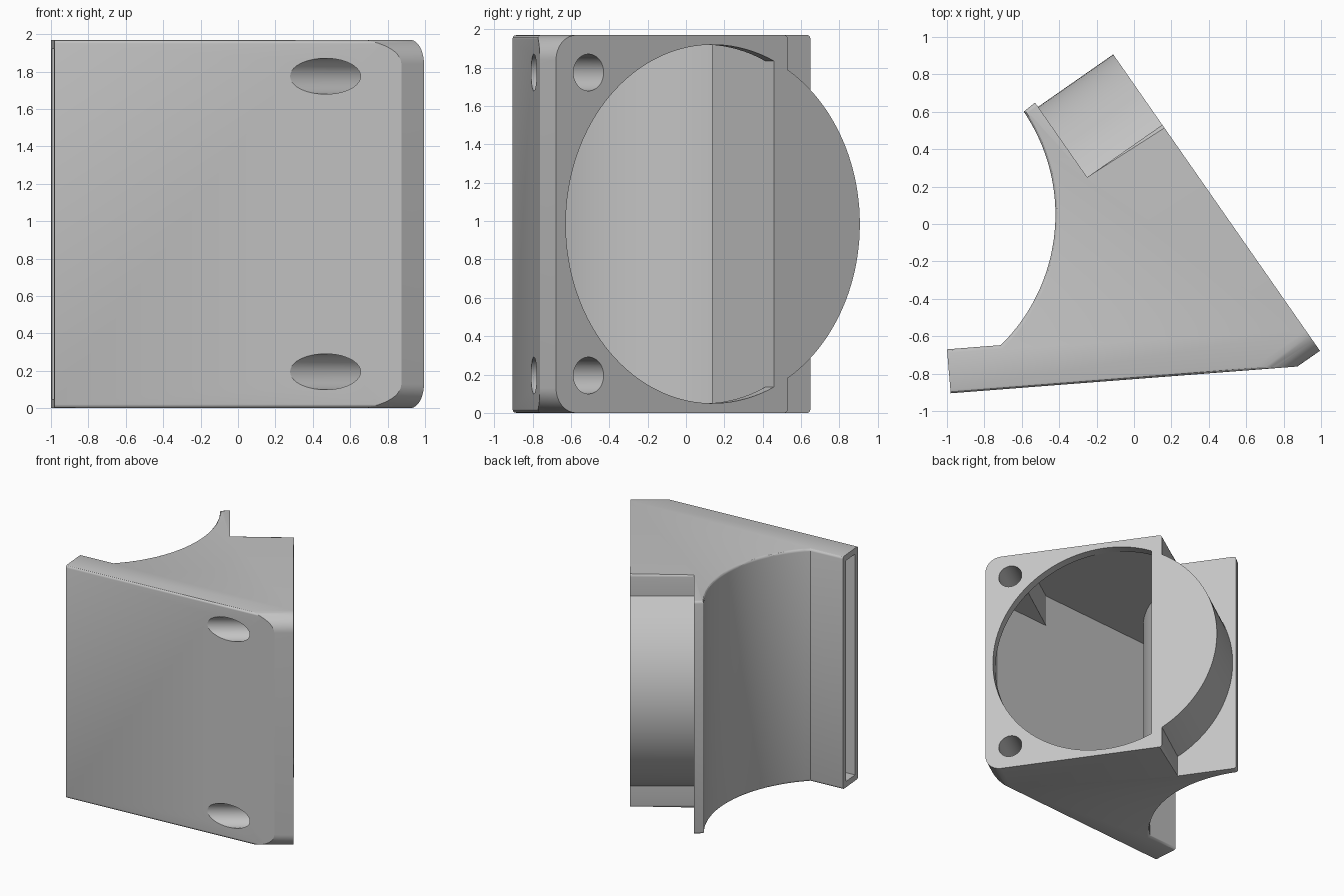
import bpy, bmesh, math
from mathutils import Vector

cube = bpy.data.objects.get("Cube")
if cube:
    bpy.data.objects.remove(cube, do_unlink=True)

HEIGHT = 1.97
MID = HEIGHT / 2
FAN_T, FAN_R = 0.933, 0.935          # fan centre along the mounting face, opening radius
END_T = 1.93                         # far end of the mounting face
SCREW = 0.79                         # screw offset from the fan centre
ORIGIN = Vector((-0.11, 0.905, 0))
ALONG = Vector((0.572, -0.820, 0)).normalized()
OUT = Vector((-ALONG.y, ALONG.x, 0))


def fan(t, z, depth):
    """Point in the mounting face frame: along, up, inward."""
    return ORIGIN + ALONG * t - OUT * depth + Vector((0, 0, z))


def plan(x, y, z):
    return Vector((x, y, z))


def P(t, depth):
    return fan(t, 0, depth).to_2d()


def arc(cx, cy, r, a0, a1, n):
    return [(cx + r * math.cos(a0 + (a1 - a0) * i / n),
             cy + r * math.sin(a0 + (a1 - a0) * i / n)) for i in range(n + 1)]


def prism(name, pts, frame, h0, h1, soft_sides=(), soft=0.02):
    """Extrude a profile; optionally round the rims of chosen sides."""
    bm = bmesh.new()
    lo = [bm.verts.new(frame(a, b, h0)) for a, b in pts]
    hi = [bm.verts.new(frame(a, b, h1)) for a, b in pts]
    n = len(pts)
    bm.faces.new(lo)
    bm.faces.new(hi)
    for i in range(n):
        j = (i + 1) % n
        bm.faces.new((lo[i], lo[j], hi[j], hi[i]))
    bmesh.ops.recalc_face_normals(bm, faces=bm.faces)
    if soft_sides:
        rims = [bm.edges.get((ring[i], ring[(i + 1) % n]))
                for ring in (lo, hi) for i in soft_sides]
        bmesh.ops.bevel(bm, geom=rims, offset=soft, segments=3,
                        profile=0.5, affect='EDGES', clamp_overlap=True)
    mesh = bpy.data.meshes.new(name)
    bm.to_mesh(mesh)
    bm.free()
    ob = bpy.data.objects.new(name, mesh)
    bpy.context.scene.collection.objects.link(ob)
    return ob


def boolean(target, tool, op='DIFFERENCE'):
    mod = target.modifiers.new("cut", 'BOOLEAN')
    mod.operation, mod.solver, mod.object = op, 'EXACT', tool
    bpy.context.view_layer.update()
    with bpy.context.temp_override(object=target, active_object=target):
        bpy.ops.object.modifier_apply(modifier=mod.name)
    bpy.data.objects.remove(tool, do_unlink=True)


# Duct body: plan outline with the concave side, lip, step and mounting face
curve = arc(-1.4, 0.05, 0.98, math.radians(-45.4), math.radians(34.2), 32)
outline = [(-1.0, -0.67)] + curve + [
    P(-0.03, 0.49), P(0.457, 0.49), P(0.457, 0), P(END_T, 0),
    P(END_T, 0.147), (-0.98, -0.905)]
n = len(outline)
soft = list(range(len(curve) + 1)) + [n - 5, n - 2]
body = prism("fan_duct", outline, plan, 0, HEIGHT, soft)

# Round fan segment standing beside the step
half = math.acos((FAN_T - 0.48) / FAN_R)
segment = arc(FAN_T, MID, FAN_R, math.pi - half, math.pi + half, 48)
boolean(body, prism("fan_segment", segment, fan, 0, 0.50), 'UNION')

# Rounded corners at the far end of the mounting face
R = 0.13
corner = arc(END_T - R, R, R, -math.pi / 2, 0, 12) + [
    (END_T + 0.1, R), (END_T + 0.1, -0.1), (END_T - R, -0.1)]
for flip in (False, True):
    pts = [(t, HEIGHT - z if flip else z) for t, z in corner]
    boolean(body, prism("corner_cutter", pts, fan, -0.1, 1.0))

# Inner chamber running to the outlet slot, leaving solid screw bosses
inner = arc(-1.4, 0.05, 1.03, math.radians(-46.5), math.radians(18), 28)
chamber_plan = [(-1.06, -0.728)] + inner + [
    P(0.543, 0.565), P(0.543, 0.08), P(1.87, 0.08), P(1.87, 0.155), (-1.06, -0.861)]
chamber = prism("chamber_cutter", chamber_plan, plan, 0.05, HEIGHT - 0.05)
for s in (-1, 1):
    t0, t1 = FAN_T + SCREW - 0.13, END_T + 0.1
    z0, z1 = MID + s * (SCREW - 0.13), MID + s * 1.1
    block = [(t0, z0), (t1, z0), (t1, z1), (t0, z1)]
    boolean(chamber, prism("boss_block", block, fan, -0.1, 1.0))
boolean(body, chamber)

# Fan opening: a circle cut off by the inner wall
half = math.acos((0.543 - FAN_T) / FAN_R)
opening = arc(FAN_T, MID, FAN_R, -half, half, 80)
boolean(body, prism("opening_cutter", opening, fan, -0.1, 0.09))

# Screw holes
for s in (-1, 1):
    ring = arc(FAN_T + SCREW, MID + s * SCREW, 0.096, 0, math.tau, 40)[:-1]
    boolean(body, prism("screw_cutter", ring, fan, -0.1, 1.0))

# Single grey plastic
grey = bpy.data.materials.new("grey_plastic")
grey.use_nodes = True
colour = (0.55, 0.55, 0.55, 1)
grey.diffuse_color = colour
grey.node_tree.nodes["Principled BSDF"].inputs["Base Color"].default_value = colour
body.data.materials.clear()
body.data.materials.append(grey)
for face in body.data.polygons:
    face.material_index = 0

bpy.ops.object.select_all(action='DESELECT')
body.select_set(True)
bpy.context.view_layer.objects.active = body
bpy.ops.object.shade_smooth_by_angle(angle=math.radians(30))
